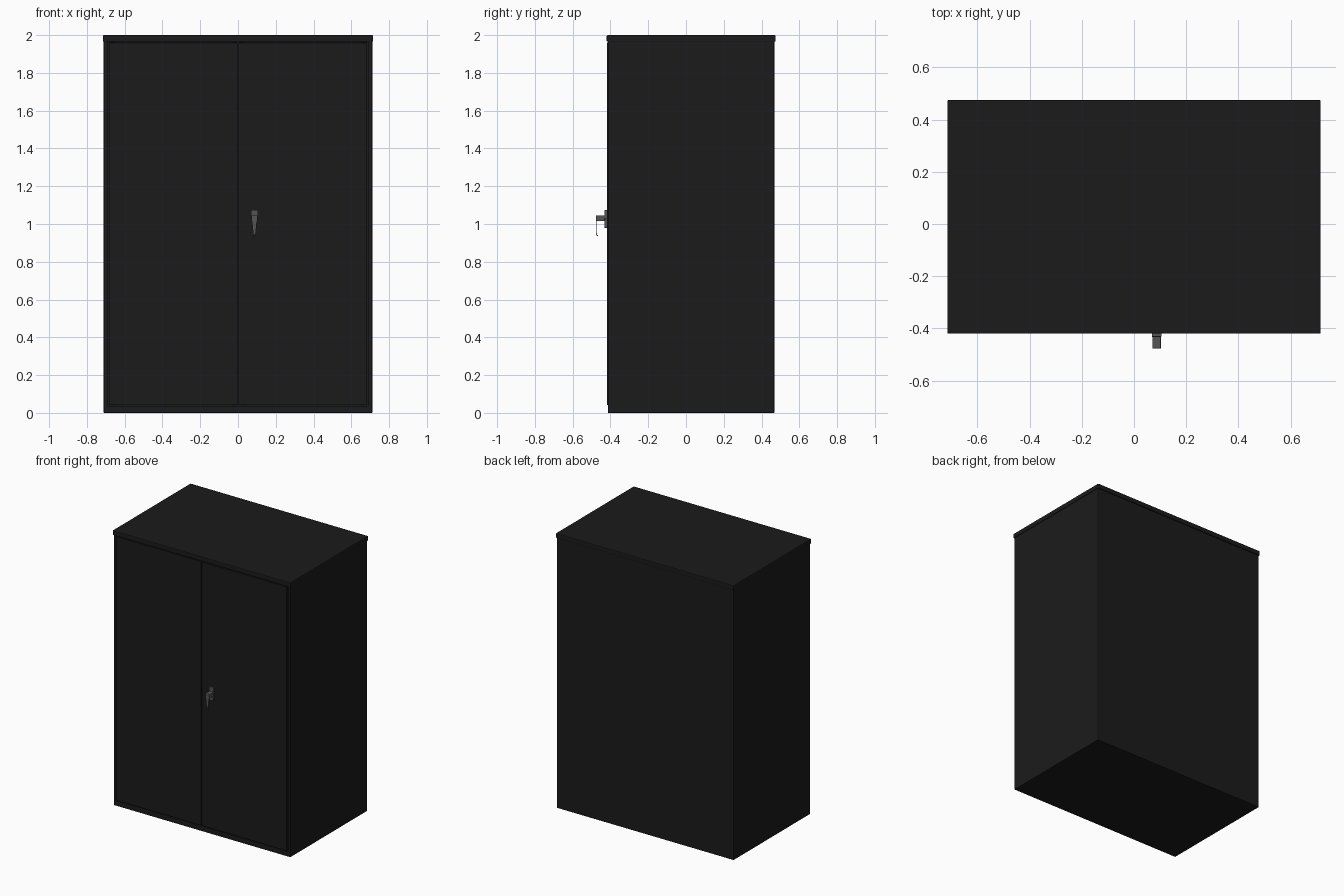
import bpy, bmesh, math

if "Cube" in bpy.data.objects:
    bpy.data.objects.remove(bpy.data.objects["Cube"])


def material(name, v):
    m = bpy.data.materials.new(name)
    m.diffuse_color = (v, v, v, 1)
    m.use_nodes = True
    m.node_tree.nodes["Principled BSDF"].inputs["Base Color"].default_value = m.diffuse_color
    return m


BLACK = material("black_paint", 0.011)
METAL = material("dark_metal", 0.09)


def finish(name, bm, mat, bevel=0.0):
    bmesh.ops.recalc_face_normals(bm, faces=bm.faces)
    me = bpy.data.meshes.new(name)
    bm.to_mesh(me)
    bm.free()
    me.materials.append(mat)
    ob = bpy.data.objects.new(name, me)
    bpy.context.collection.objects.link(ob)
    if bevel:
        b = ob.modifiers.new("bevel", 'BEVEL')
        b.width, b.segments = bevel, 2
    return ob


def box(name, x, y, z, mat=BLACK, bevel=0.0):
    bm = bmesh.new()
    bmesh.ops.create_cube(bm, size=1)
    for v in bm.verts:
        for i, (lo, hi) in enumerate((x, y, z)):
            v.co[i] = lo if v.co[i] < 0 else hi
    return finish(name, bm, mat, bevel)


def prism(name, outline, axis, lo, hi, mat, bevel=0.0):
    """Extrude a 2D outline along y (outline is x,z) or x (outline is y,z)."""
    bm = bmesh.new()
    place = (lambda a, b, t: (a, t, b)) if axis == 'y' else (lambda a, b, t: (t, a, b))
    rings = [[bm.verts.new(place(a, b, t)) for a, b in outline] for t in (lo, hi)]
    n = len(outline)
    for r in rings:
        bm.faces.new(r)
    for i in range(n):
        j = (i + 1) % n
        bm.faces.new((rings[0][i], rings[0][j], rings[1][j], rings[1][i]))
    return finish(name, bm, mat, bevel)


W = 0.711          # half width of the carcass
BACK = 0.468

# Carcass: base, back, lid
box("base", (-W, W), (-0.414, BACK), (0, 0.037), bevel=0.003)
box("back_panel", (-W, W), (BACK - 0.02, BACK), (0.03, 1.97), bevel=0.004)
box("lid", (-0.715, 0.715), (-0.42, 0.475), (1.965, 2.0), bevel=0.005)

# Sides, front posts, rebates and doors, mirrored left and right
for s, side in ((-1, "left"), (1, "right")):
    def span(a, b):
        return tuple(sorted((s * a, s * b)))
    box(side + "_side", span(W - 0.02, W), (-0.414, BACK), (0.03, 1.97), bevel=0.003)
    box(side + "_rebate", span(0.66, W - 0.01), (-0.402, -0.36), (0.03, 1.97))
    box(side + "_door", span(0.0025, 0.684), (-0.419, -0.395), (0.042, 1.96), bevel=0.003)

# Strip behind the gap between the doors
box("door_stop", (-0.03, 0.03), (-0.397, -0.385), (0.03, 1.97))

# Lock: back plate wider at the top, turning post
C = 0.087
plate = [(C - .019, 1.075), (C - .019, 1.032), (C - .013, 1.024), (C - .013, 0.98),
         (C + .013, 0.98), (C + .013, 1.024), (C + .019, 1.032), (C + .019, 1.075)]
prism("lock_plate", plate, 'y', -0.432, -0.417, METAL, 0.002)
box("handle_post", (C - .016, C + .016), (-0.475, -0.43), (1.016, 1.046), METAL, 0.002)

# Lever: thin tapered strip hanging down, tip curling back to the door
path = [(-0.475, 1.044), (-0.475, 0.96), (-0.4745, 0.95), (-0.472, 0.942), (-0.466, 0.937)]
widths = [0.016, 0.008, 0.0065, 0.005, 0.004]
bm = bmesh.new()
rows = []
for (y, z), w in zip(path, widths):
    rows.append([bm.verts.new((C + k * w, y, z)) for k in (-1, 1)])
for a, b in zip(rows, rows[1:]):
    bm.faces.new((a[0], a[1], b[1], b[0]))
lever = finish("handle_lever", bm, METAL)
sol = lever.modifiers.new("thickness", 'SOLIDIFY')
sol.thickness, sol.offset = 0.004, 0
